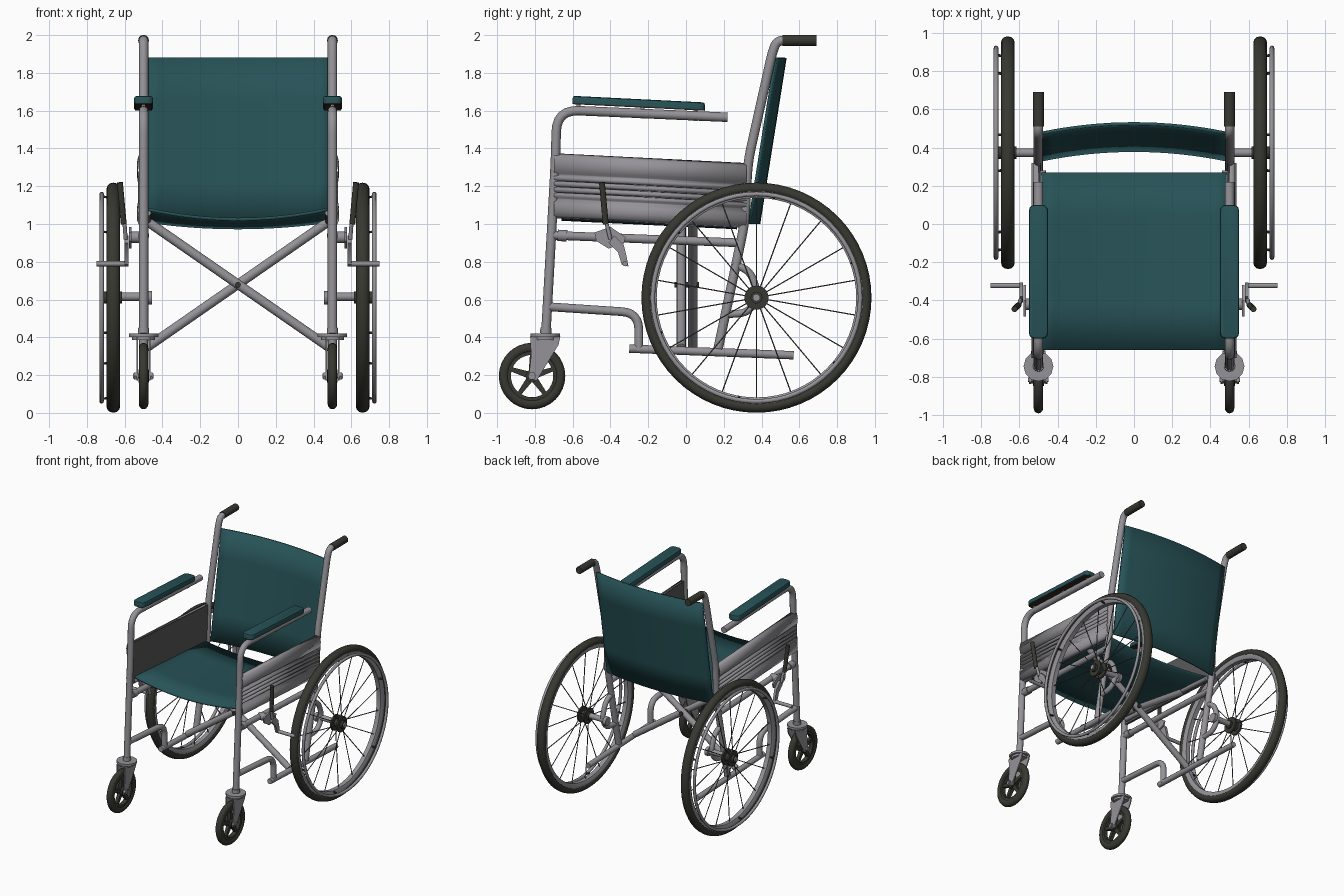
import bpy, bmesh, math
from mathutils import Vector

if "Cube" in bpy.data.objects:
    bpy.data.objects.remove(bpy.data.objects["Cube"])

def material(name, rgb):
    m = bpy.data.materials.new(name)
    m.diffuse_color = (*rgb, 1)
    m.use_nodes = True
    m.node_tree.nodes["Principled BSDF"].inputs["Base Color"].default_value = m.diffuse_color
    return m

STEEL = material("grey steel", (0.30, 0.29, 0.31))
DARK = material("black rubber", (0.04, 0.04, 0.032))
TEAL = material("teal vinyl", (0.02, 0.085, 0.095))
PANEL = material("dark grey panel", (0.10, 0.10, 0.10))
BROWN = material("dark brown base", (0.035, 0.022, 0.018))

def finish(name, me, mat, mirror=True, angle=35, solid=0):
    me.materials.clear()
    me.materials.append(mat)
    me.shade_smooth()
    me.set_sharp_from_angle(angle=math.radians(angle))
    ob = bpy.data.objects.new(name, me)
    bpy.context.collection.objects.link(ob)
    if solid:
        s = ob.modifiers.new("thickness", 'SOLIDIFY')
        s.thickness, s.offset = solid, 0
    if mirror:
        ob.modifiers.new("mirror", 'MIRROR')
    return ob

def from_bm(name, bm, mat, **kw):
    bmesh.ops.recalc_face_normals(bm, faces=bm.faces)
    me = bpy.data.meshes.new(name)
    bm.to_mesh(me)
    bm.free()
    return finish(name, me, mat, **kw)

def fillet(pts, r):
    """Round the inner corners of a path."""
    pts = [Vector(p) for p in pts]
    out = [pts[0]]
    for a, b, c in zip(pts, pts[1:], pts[2:]):
        d = min(r, (a - b).length * 0.49, (c - b).length * 0.49)
        p, q = b + (a - b).normalized() * d, b + (c - b).normalized() * d
        for i in range(7):
            t = i / 6
            out.append(p * (1 - t) ** 2 + b * 2 * t * (1 - t) + q * t * t)
    return out + [pts[-1]]

def tubes(name, paths, r, mat=STEEL, mirror=True, bend=0.08, res=4):
    cu = bpy.data.curves.new(name, 'CURVE')
    cu.dimensions = '3D'
    cu.bevel_depth, cu.bevel_resolution, cu.use_fill_caps = r, res, True
    for path in paths:
        pts = fillet(path, bend)
        sp = cu.splines.new('POLY')
        sp.points.add(len(pts) - 1)
        for sp_pt, p in zip(sp.points, pts):
            sp_pt.co = (*p, 1)
    tmp = bpy.data.objects.new("tmp", cu)
    me = bpy.data.meshes.new_from_object(tmp)
    bpy.data.objects.remove(tmp)
    return finish(name, me, mat, mirror=mirror)

def at_x(x, yz):
    return [(x, y, z) for y, z in yz]

def lathe(name, profile, x, y, z, mat, n=48, angle=40):
    """Spin a closed (radius, x offset) profile round a sideways axle."""
    bm = bmesh.new()
    rings = [[bm.verts.new((x + dx, y + r * math.cos(a), z + r * math.sin(a))) for r, dx in profile]
             for a in (2 * math.pi * i / n for i in range(n))]
    k = len(profile)
    for i in range(n):
        p, q = rings[i], rings[(i + 1) % n]
        for j in range(k):
            bm.faces.new((p[j], p[(j + 1) % k], q[(j + 1) % k], q[j]))
    return from_bm(name, bm, mat, angle=angle)

def ellipse(r, rr, rx, n=10):
    return [(r + rr * math.cos(2 * math.pi * i / n), rx * math.sin(2 * math.pi * i / n)) for i in range(n)]

def plates(name, yz, spans, mat=STEEL):
    """Extrude a (y, z) outline across each x span."""
    bm = bmesh.new()
    for x0, x1 in spans:
        f = bm.faces.new([bm.verts.new((x0, y, z)) for y, z in yz])
        ext = bmesh.ops.extrude_face_region(bm, geom=[f])['geom']
        bmesh.ops.translate(bm, vec=(x1 - x0, 0, 0), verts=[v for v in ext if isinstance(v, bmesh.types.BMVert)])
        if not f.is_valid:
            continue
    bmesh.ops.holes_fill(bm, edges=bm.edges)
    return from_bm(name, bm, mat)

def sheet(name, fn, mat, nu=16, nv=4, mirror=False, solid=0.016):
    bm = bmesh.new()
    g = [[bm.verts.new(fn(-1 + 2 * i / nu, j / nv)) for j in range(nv + 1)] for i in range(nu + 1)]
    for i in range(nu):
        for j in range(nv):
            bm.faces.new((g[i][j], g[i + 1][j], g[i + 1][j + 1], g[i][j + 1]))
    return from_bm(name, bm, mat, mirror=mirror, solid=solid)

# Fabric seat and backrest, both sagging in the middle
sheet("seat", lambda u, v: (0.485 * u, -0.66 + 0.93 * v, 1.08 - 0.065 * v - (0.055 - 0.02 * v) * (1 - u * u)), TEAL)
sheet("backrest", lambda u, v: (0.485 * u, 0.335 + 0.14 * v + 0.05 * (1 - u * u), 1.0 + 0.88 * v), TEAL)

# Main frame tubes
tubes("rear_post", [at_x(0.5, [(0.17, 0.34), (0.31, 1.0), (0.328, 1.33), (0.455, 1.9), (0.48, 1.972), (0.56, 1.972)])], 0.025)
tubes("hand_grip", [at_x(0.5, [(0.51, 1.972), (0.69, 1.972)])], 0.029, DARK)
tubes("front_post_and_arm", [at_x(0.5, [(-0.742, 0.42), (-0.69, 1.35), (-0.685, 1.605), (0.22, 1.565)])], 0.025, bend=0.12)
tubes("frame_rails", [at_x(0.5, [(-0.70, 0.94), (0.29, 0.90)]),
                      at_x(0.5, [(-0.73, 0.562), (-0.25, 0.53), (-0.25, 0.33)])], 0.023, bend=0.09)
tubes("lower_rail", [at_x(0.5, [(-0.30, 0.34), (0.57, 0.305)])], 0.022)
tubes("seat_rail", [at_x(0.478, [(-0.66, 1.06), (0.28, 1.0)])], 0.018)
tubes("rail_collars", [at_x(0.5, [(-0.68, 0.94), (-0.63, 0.937)]), at_x(0.5, [(-0.743, 0.42), (-0.741, 0.45)])], 0.03)

# Folding cross brace
tubes("cross_brace", [[(-0.475, -0.025, 1.01), (0.485, -0.025, 0.345)],
                      [(0.475, 0.035, 1.01), (-0.485, 0.035, 0.345)]], 0.025, mirror=False)
tubes("brace_pivot", [[(0, -0.06, 0.678), (0, 0.07, 0.678)]], 0.015, DARK, mirror=False)

# Axle bracket
tubes("axle_bracket", [at_x(0.5, [(0.25, 0.79), (0.34, 0.75), (0.385, 0.62), (0.33, 0.53), (0.20, 0.52)])], 0.02)
WY, WZ = 0.373, 0.61
tubes("axle", [[(0.46, WY, WZ + 0.005), (0.63, WY, WZ + 0.005)]], 0.022)
tubes("axle_nut", [[(0.455, WY, WZ), (0.48, WY, WZ)]], 0.036)

# Side panels: ridged skin outside, flat plate inside
prof = [(0, 0.50), (0.04, 0.522), (0.12, 0.534), (0.22, 0.53), (0.29, 0.512)]
for k in range(4):
    t = 0.31 + 0.09 * k
    prof += [(t, 0.512), (t + 0.025, 0.528), (t + 0.06, 0.528), (t + 0.085, 0.512)]
prof += [(0.69, 0.512), (0.72, 0.53), (0.85, 0.534), (0.96, 0.526), (1, 0.50)]
def panel(u, v):
    t, x = prof[round((u + 1) / 2 * (len(prof) - 1))]
    return (x, -0.70 + 1.02 * v, 1.033 - 0.052 * v + 0.34 * t)
sheet("side_panel", panel, STEEL, nu=len(prof) - 1, nv=1, mirror=True, solid=0.004)
plates("side_panel_inner", [(-0.69, 1.03), (0.32, 0.98), (0.32, 1.31), (-0.69, 1.37)], [(0.488, 0.496)], PANEL)

# Armrest pads on a dark base, with mounting studs
def pad(name, z0, z1, w, mat, bevel):
    bm = bmesh.new()
    bmesh.ops.create_cube(bm, size=1)
    for v in bm.verts:
        v.co = (0.5 + v.co.x * 2 * w, -0.25 + v.co.y * 0.7, z0 if v.co.z < 0 else z1)
    up = [e for e in bm.edges if abs(e.verts[0].co.z - e.verts[1].co.z) > 0.001]
    bmesh.ops.bevel(bm, geom=up, offset=0.03, segments=3, affect='EDGES', profile=0.5)
    if bevel:
        top = [e for e in bm.edges if min(v.co.z for v in e.verts) > z1 - 0.001]
        bmesh.ops.bevel(bm, geom=top, offset=bevel, segments=2, affect='EDGES', profile=0.5)
    for v in bm.verts:
        v.co.z -= 0.05 * (v.co.y + 0.25)
    from_bm(name, bm, mat)
pad("armrest_pad", 1.624, 1.661, 0.05, TEAL, 0.012)
pad("armrest_base", 1.617, 1.625, 0.046, BROWN, 0)
tubes("armrest_stud", [at_x(0.5, [(y, 1.56 - 0.047 * (y + 0.25)), (y, 1.625 - 0.05 * (y + 0.25))]) for y in (-0.57, -0.23, 0.05)], 0.011)

# Rear wheels
lathe("rear_tyre", ellipse(0.580, 0.029, 0.035, 12), 0.66, WY, WZ, DARK, n=64)
lathe("rear_rim", [(0.528, -0.018), (0.528, 0.018), (0.548, 0.028), (0.563, 0.028), (0.563, -0.028), (0.548, -0.028)],
      0.66, WY, WZ, STEEL, n=64)
lathe("hand_rim", ellipse(0.549, 0.012, 0.012, 8), 0.722, WY, WZ, STEEL, n=64, angle=60)
tubes("hub", [[(0.615, WY, WZ), (0.715, WY, WZ)]], 0.032, DARK)
tubes("hub_flange", [[(x, WY, WZ), (x + 0.014, WY, WZ)] for x in (0.628, 0.682)], 0.064, DARK, res=8)
tubes("hub_cap", [[(0.71, WY, WZ), (0.725, WY, WZ)]], 0.02, STEEL)
def polar(x, r, a):
    return (x, WY + r * math.cos(a), WZ + r * math.sin(a))
tubes("spokes", [[polar(0.635 if i % 2 else 0.689, 0.055, i * math.pi / 9 + math.pi / 18), polar(0.66, 0.53, i * math.pi / 9 + math.pi / 18)]
                 for i in range(18)], 0.0035, PANEL, res=1)
tubes("hand_rim_pins", [[polar(0.67, 0.535, i * math.pi / 3 + 0.35), polar(0.722, 0.545, i * math.pi / 3 + 0.35)]
                        for i in range(6)], 0.007, DARK, res=1)

# Front casters
CY, CZ = -0.815, 0.195
lathe("caster_tyre", ellipse(0.149, 0.027, 0.025, 12), 0.5, CY, CZ, DARK, n=32)
lathe("caster_rim", [(0.112, -0.017), (0.112, 0.017), (0.132, 0.017), (0.132, -0.017)], 0.5, CY, CZ, DARK, n=32)
bm = bmesh.new()
for i in range(5):
    a = math.pi / 2 + i * 2 * math.pi / 5
    r = bmesh.ops.create_cube(bm, size=1)
    for v in r['verts']:
        rad = 0.02 if v.co.y < 0 else 0.118
        side = v.co.z * (0.036 if v.co.y < 0 else 0.022)
        v.co = (0.5 + v.co.x * 0.026, CY + rad * math.cos(a) - side * math.sin(a), CZ + rad * math.sin(a) + side * math.cos(a))
from_bm("caster_spokes", bm, DARK)
tubes("caster_hub", [[(0.472, CY, CZ), (0.528, CY, CZ)]], 0.034, DARK)
tubes("caster_axle", [[(0.447, CY, CZ), (0.555, CY, CZ)]], 0.013)
tubes("caster_nuts", [[(x, CY, CZ), (x + 0.012, CY, CZ)] for x in (0.452, 0.538)], 0.022, res=1)
plates("caster_fork", [(-0.825, 0.405), (-0.665, 0.405), (-0.675, 0.36), (-0.79, 0.172), (-0.835, 0.175), (-0.82, 0.30)],
       [(0.462, 0.471), (0.529, 0.538)])
tubes("caster_crown", [[(0.5, -0.745, 0.385), (0.5, -0.745, 0.408)]], 0.06)
tubes("caster_plate", [[(0.5, -0.745, 0.402), (0.5, -0.745, 0.42)]], 0.078)

# Parking brakes
tubes("brake_clamp", [[(0.49, -0.42, 0.93), (0.575, -0.42, 0.93)]], 0.03)
plates("brake_plate", [(-0.485, 0.955), (-0.40, 0.985), (-0.32, 0.93), (-0.33, 0.895), (-0.41, 0.87), (-0.475, 0.91)], [(0.565, 0.577)])
plates("brake_shoe_arm", [(-0.38, 0.94), (-0.33, 0.89), (-0.315, 0.83), (-0.305, 0.775), (-0.34, 0.785), (-0.36, 0.85), (-0.41, 0.90)],
       [(0.58, 0.60)])
tubes("brake_shoe_bar", [[(0.58, -0.322, 0.79), (0.75, -0.322, 0.79)]], 0.014)
tubes("brake_lever", [[(0.595, -0.40, 0.92), (0.60, -0.42, 1.0), (0.615, -0.435, 1.06)]], 0.011)
tubes("brake_lever_grip", [[(0.605, -0.425, 1.0), (0.625, -0.445, 1.22)]], 0.016, DARK)
